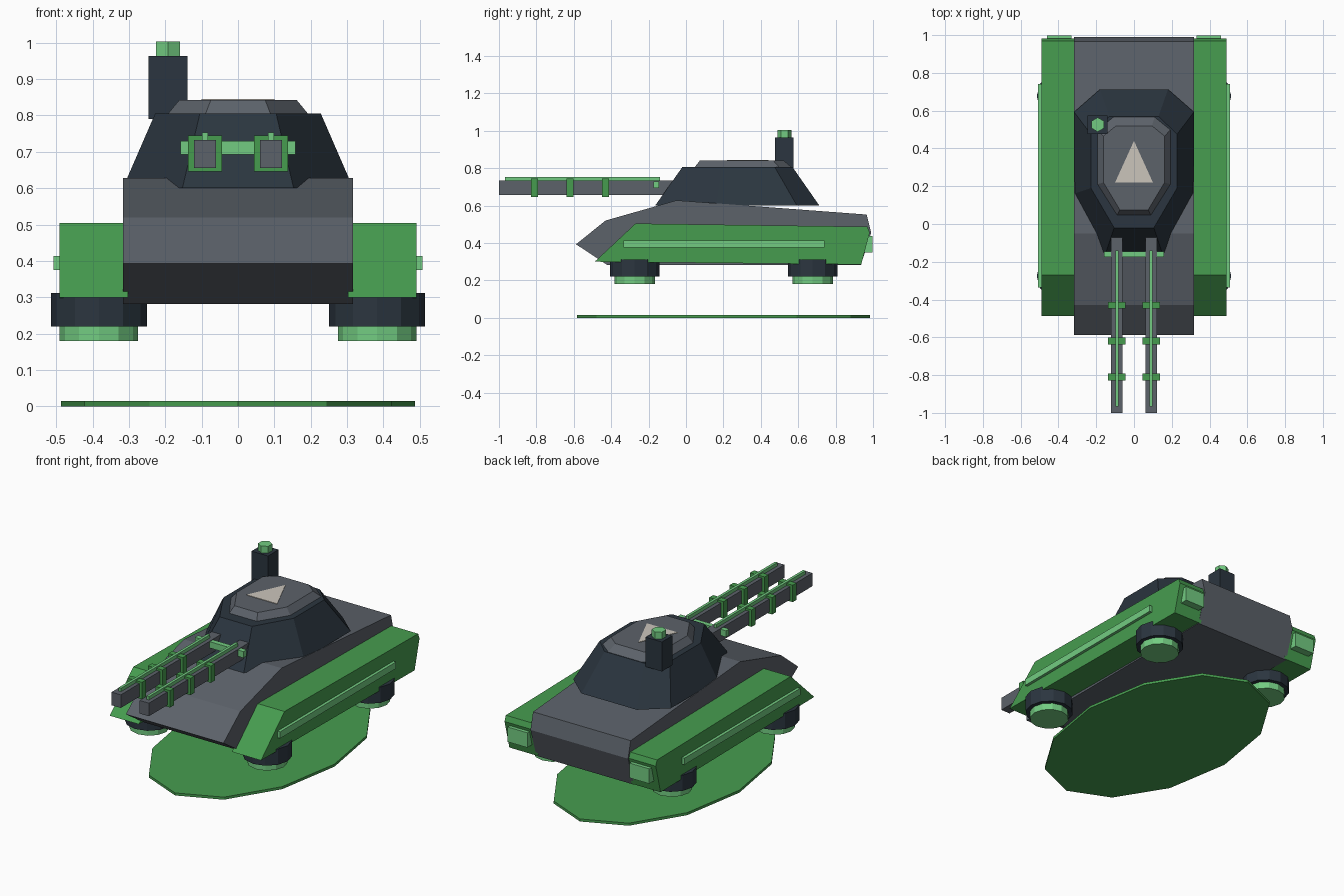
import bpy, bmesh, math

if "Cube" in bpy.data.objects:
    bpy.data.objects.remove(bpy.data.objects["Cube"])


def mat(name, rgb):
    m = bpy.data.materials.new(name)
    m.diffuse_color = (*rgb, 1)
    m.use_nodes = True
    m.node_tree.nodes["Principled BSDF"].inputs["Base Color"].default_value = m.diffuse_color
    return m


GREEN = mat("armour green", (0.062, 0.335, 0.078))
LIGHT = mat("light green", (0.17, 0.60, 0.22))
DARK = mat("dark slate", (0.024, 0.036, 0.050))
GREY = mat("hull grey", (0.107, 0.122, 0.144))
BEIGE = mat("beige paint", (0.60, 0.56, 0.50))


def loft(name, rings, material):
    """Closed solid through rings that have equal point counts."""
    bm = bmesh.new()
    vs = [[bm.verts.new(p) for p in r] for r in rings]
    n = len(vs[0])
    bm.faces.new(vs[0])
    bm.faces.new(vs[-1])
    for a, b in zip(vs, vs[1:]):
        for i in range(n):
            j = (i + 1) % n
            bm.faces.new((a[i], a[j], b[j], b[i]))
    bmesh.ops.recalc_face_normals(bm, faces=bm.faces)
    me = bpy.data.meshes.new(name)
    bm.to_mesh(me)
    bm.free()
    me.materials.append(material)
    ob = bpy.data.objects.new(name, me)
    bpy.context.collection.objects.link(ob)
    return ob


def side_profile(name, pts, x0, x1, material):
    return loft(name, [[(x, y, z) for y, z in pts] for x in (x0, x1)], material)


def box(name, x, y, z, material):
    ring = [(x[0], y[0]), (x[1], y[0]), (x[1], y[1]), (x[0], y[1])]
    return loft(name, [[(a, b, c) for a, b in ring] for c in z], material)


def disc(name, cx, cy, rx, ry, z, n, material, turn=0.0):
    ring = [(cx + rx * math.cos(turn + math.tau * i / n),
             cy + ry * math.sin(turn + math.tau * i / n)) for i in range(n)]
    return loft(name, [[(a, b, c) for a, b in ring] for c in z], material)


def plan_ring(half, z):
    """Symmetric plan outline from its right half, listed back to front."""
    return [(x, y, z) for x, y in half] + [(-x, y, z) for x, y in reversed(half)]


def mirror(ob):
    m = ob.modifiers.new("mirror", 'MIRROR')
    m.use_axis = (True, False, False)
    return ob


# Ground disc
disc("ground_disc", 0, 0.2, 0.487, 0.784, (0, 0.015), 12, GREEN)

# Hull
side_profile("hull", [(-0.588, 0.393), (-0.43, 0.52), (-0.05, 0.628), (0.966, 0.552),
                      (0.99, 0.455), (0.935, 0.282), (-0.42, 0.282)], -0.317, 0.317, GREY)

# Side pods with trim strips and rear lamps
mirror(side_profile("side_pod", [(-0.488, 0.30), (-0.27, 0.504), (0.97, 0.487),
                                 (0.982, 0.455), (0.937, 0.285)], 0.302, 0.491, GREEN))
mirror(box("side_strip", (0.48, 0.508), (-0.335, 0.74), (0.375, 0.414), LIGHT))
mirror(box("rear_lamp", (0.332, 0.46), (0.92, 0.998), (0.35, 0.437), LIGHT))

# Hover thrusters
for label, y in (("front", -0.275), ("rear", 0.677)):
    mirror(disc(label + "_thruster", 0.383, y, 0.132, 0.132, (0.22, 0.312), 12, DARK))
    mirror(disc(label + "_thruster_glow", 0.383, y, 0.108, 0.108, (0.18, 0.225), 12, LIGHT))

# Turret and roof plate
loft("turret", [
    plan_ring([(0.18, 0.713), (0.317, 0.593), (0.317, 0.16), (0.153, -0.165)], 0.60),
    plan_ring([(0.13, 0.57), (0.228, 0.475), (0.228, 0.19), (0.105, -0.02)], 0.805)], DARK)
loft("roof_plate", [
    plan_ring([(0.11, 0.568), (0.194, 0.50), (0.194, 0.21), (0.09, 0.045)], 0.803),
    plan_ring([(0.095, 0.52), (0.162, 0.465), (0.162, 0.22), (0.075, 0.075)], 0.842)], GREY)

# Plain painted roof marking
loft("roof_marking", [[(0, 0.44, z), (0.1, 0.22, z), (-0.1, 0.22, z)]
                      for z in (0.840, 0.845)], BEIGE)

# Sensor mast
box("sensor_mast", (-0.246, -0.139), (0.477, 0.575), (0.79, 0.963), DARK)
disc("sensor_cap", -0.192, 0.526, 0.038, 0.038, (0.96, 1.003), 6, LIGHT, math.pi / 6)

# Twin barrels with top rails, clamps and crossbar
mirror(box("barrel", (0.061, 0.121), (-1.0, -0.05), (0.656, 0.733), GREY))
mirror(box("barrel_rail", (0.083, 0.099), (-0.967, -0.14), (0.73, 0.753), LIGHT))
for i in range(3):
    y = -0.81 + 0.19 * i
    mirror(box(f"barrel_clamp_{i + 1}", (0.044, 0.138), (y - 0.018, y + 0.018),
               (0.646, 0.745), GREEN))
box("crossbar", (-0.158, 0.158), (-0.175, -0.145), (0.693, 0.73), LIGHT)
